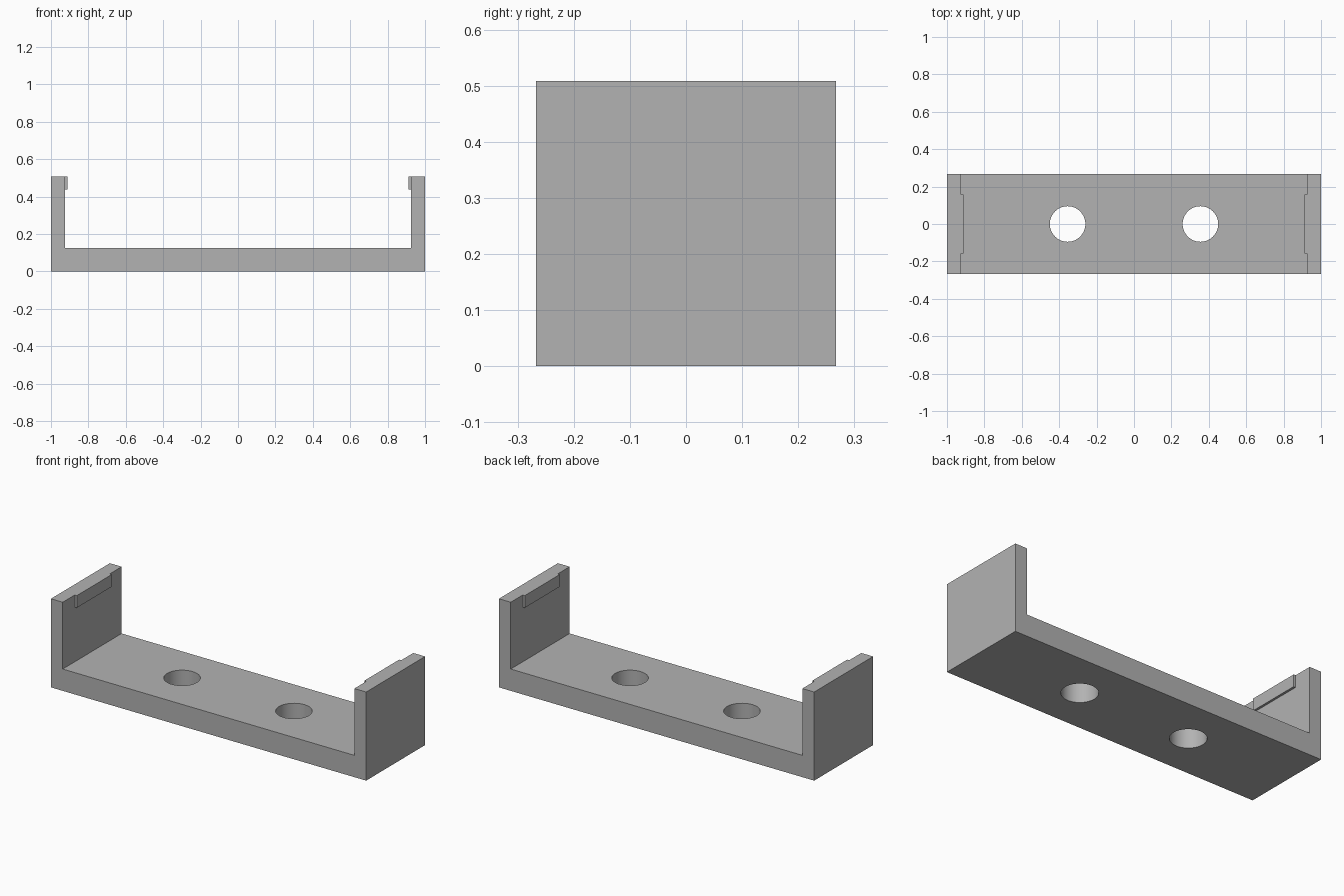
import bpy
import bmesh

if "Cube" in bpy.data.objects:
    bpy.data.objects.remove(bpy.data.objects["Cube"], do_unlink=True)

HALF_X, HALF_Y, HEIGHT = 1.0, 0.267, 0.508
BASE, INNER = 0.125, 0.925
LIP_X, LIP_Y, LIP_Z = 0.912, 0.158, 0.438
HOLE_X, HOLE_R = 0.355, 0.095

# Single plain grey
grey = bpy.data.materials.new("plain grey")
grey.use_nodes = True
colour = (0.448, 0.448, 0.448, 1)
grey.diffuse_color = colour
grey.node_tree.nodes["Principled BSDF"].inputs["Base Color"].default_value = colour


def extruded(name, profile, half_depth):
    """Extrude an x-z profile symmetrically along y."""
    bm = bmesh.new()
    face = bm.faces.new([bm.verts.new((x, -half_depth, z)) for x, z in profile])
    out = bmesh.ops.extrude_face_region(bm, geom=[face])
    verts = [v for v in out["geom"] if isinstance(v, bmesh.types.BMVert)]
    bmesh.ops.translate(bm, verts=verts, vec=(0, 2 * half_depth, 0))
    bmesh.ops.recalc_face_normals(bm, faces=bm.faces)
    mesh = bpy.data.meshes.new(name)
    bm.to_mesh(mesh)
    bm.free()
    mesh.materials.append(grey)
    obj = bpy.data.objects.new(name, mesh)
    bpy.context.collection.objects.link(obj)
    return obj


# U-shaped bracket: thick floor and two end walls
half = [(HALF_X, 0), (HALF_X, HEIGHT), (INNER, HEIGHT), (INNER, BASE)]
bracket = extruded("bracket", half + [(-x, z) for x, z in reversed(half)], HALF_Y)

# Two round through holes in the floor
for side in (-1, 1):
    bpy.ops.mesh.primitive_cylinder_add(vertices=64, radius=HOLE_R, depth=1,
                                        location=(side * HOLE_X, 0, 0))
    cutter = bpy.context.object
    cutter.name = "hole_cutter"
    cutter.hide_render = True
    cutter.data.materials.append(grey)
    cut = bracket.modifiers.new("hole", "BOOLEAN")
    cut.operation = "DIFFERENCE"
    cut.solver = "EXACT"
    cut.object = cutter
    bpy.context.view_layer.objects.active = bracket
    bpy.ops.object.modifier_apply(modifier=cut.name)
    bpy.data.objects.remove(cutter, do_unlink=True)

bpy.ops.object.select_all(action="DESELECT")
bracket.select_set(True)
bpy.context.view_layer.objects.active = bracket
bpy.ops.object.shade_smooth_by_angle()

# Catch lips along the inner top edge of each wall
for side, name in ((1, "left_lip"), (-1, "right_lip")):
    a, b = side * LIP_X, side * INNER
    extruded(name, [(a, LIP_Z), (b, LIP_Z), (b, HEIGHT), (a, HEIGHT)], LIP_Y)
